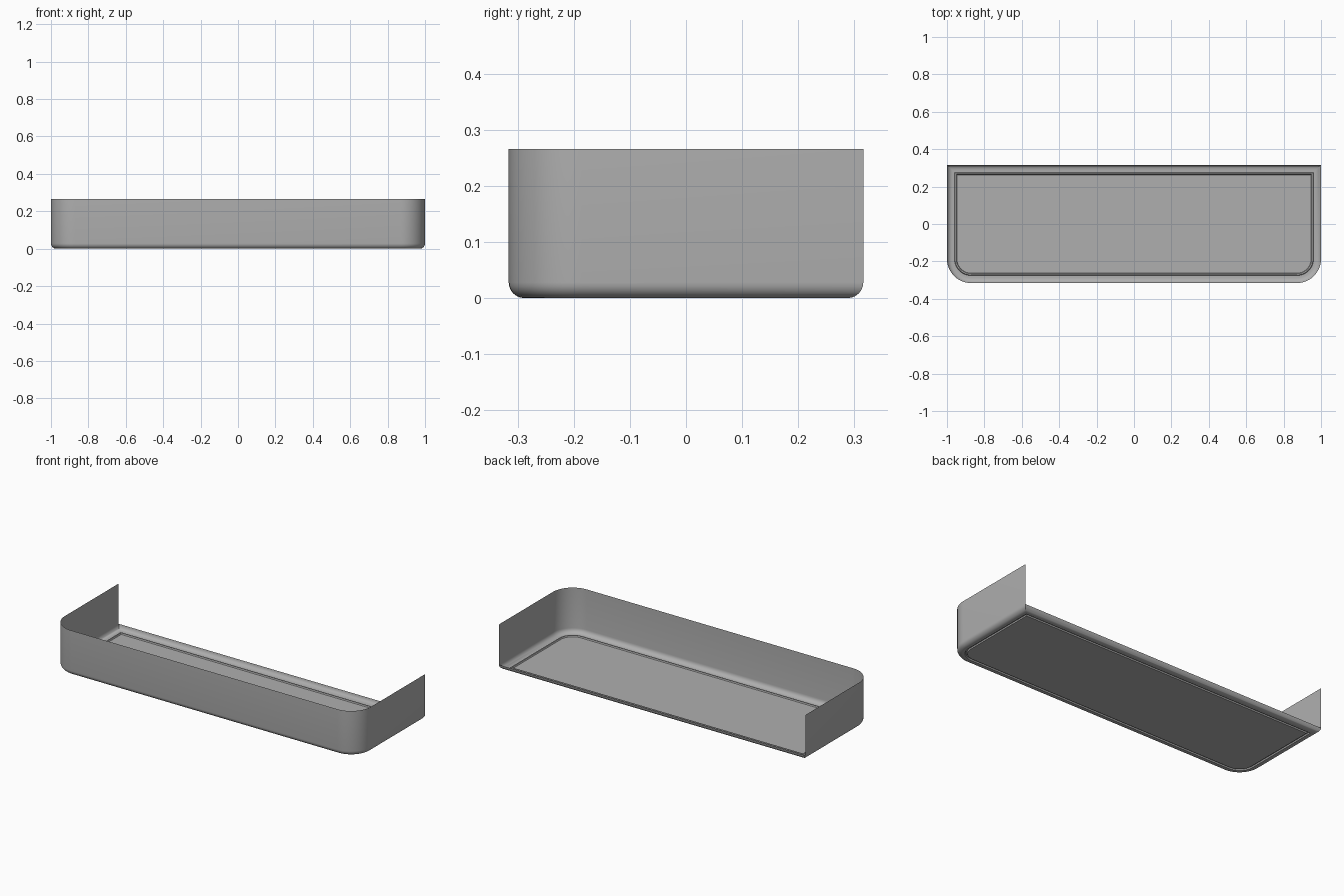
import bpy, bmesh
from math import sin, cos, pi, radians

if "Cube" in bpy.data.objects:
    bpy.data.objects.remove(bpy.data.objects["Cube"])

HX, HY, TOP = 1.0, 0.316, 0.266   # half width, half depth, rim height
CORNER, FILLET, SEG = 0.13, 0.028, 12


def outline(inset, z):
    """Tray outline: square back corners, rounded front corners."""
    x, y, r = HX - inset, HY - inset, CORNER - inset
    arc = [(x - r + r * cos(a), -y + r - r * sin(a))
           for a in (pi / 2 * i / SEG for i in range(SEG + 1))]
    right = [(x, y)] + arc
    return [(px, py, z) for px, py in right + [(-px, py) for px, py in reversed(right)]]


# Section from the rim down the wall, round the bottom edge and through the floor groove
section = [(0, TOP)]
section += [(FILLET * (1 - cos(a)), FILLET * (1 - sin(a)))
            for a in (pi / 2 * i / 6 for i in range(7))]
section += [(0.040, 0), (0.043, 0.007), (0.050, 0.007), (0.053, 0)]

bm = bmesh.new()
rings = [[bm.verts.new(p) for p in outline(d, z)] for d, z in section]
n = len(rings[0])
for k, (a, b) in enumerate(zip(rings, rings[1:])):
    # The upright wall stays open at the back
    for i in range(n - 1 if k == 0 else n):
        j = (i + 1) % n
        bm.faces.new((a[i], a[j], b[j], b[i]))
bm.faces.new(rings[-1])   # floor panel
bmesh.ops.recalc_face_normals(bm, faces=bm.faces)

mesh = bpy.data.meshes.new("open_back_tray")
bm.to_mesh(mesh)
bm.free()
tray = bpy.data.objects.new("open_back_tray", mesh)
bpy.context.collection.objects.link(tray)

# Darker grey finish
grey = bpy.data.materials.new("dark_grey")
grey.diffuse_color = (0.43, 0.43, 0.43, 1)
grey.use_nodes = True
grey.node_tree.nodes["Principled BSDF"].inputs["Base Color"].default_value = grey.diffuse_color
mesh.materials.append(grey)

# Smooth rounded edges, crisp groove and back corners
bpy.context.view_layer.objects.active = tray
tray.select_set(True)
bpy.ops.object.shade_smooth_by_angle(angle=radians(35))
